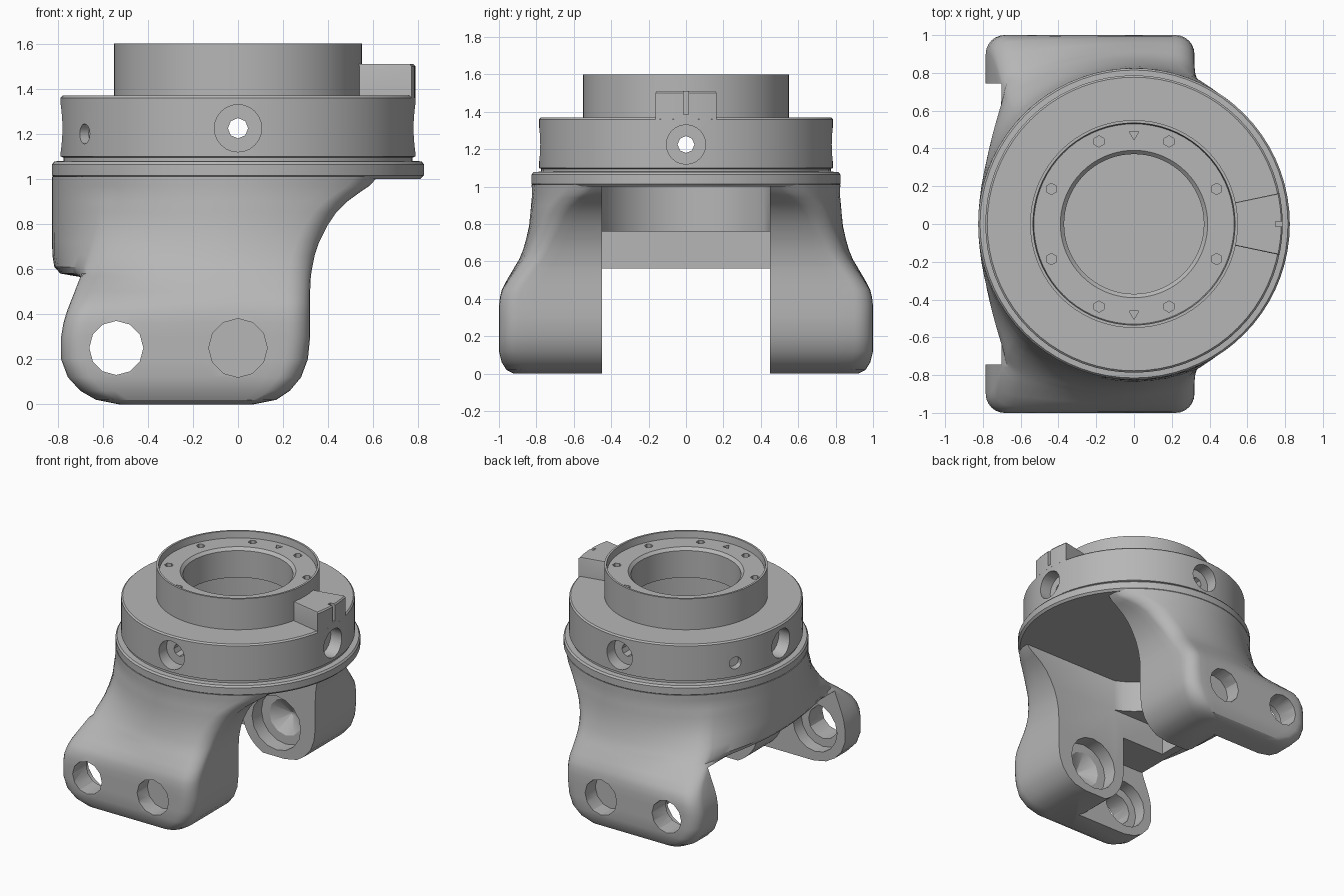
import bpy, bmesh, math
from mathutils import Matrix, Vector

if "Cube" in bpy.data.objects:
    bpy.data.objects.remove(bpy.data.objects["Cube"])

grey = bpy.data.materials.new("cast grey")
grey.diffuse_color = (0.47, 0.47, 0.47, 1)
grey.use_nodes = True
grey.node_tree.nodes["Principled BSDF"].inputs["Base Color"].default_value = grey.diffuse_color


def make(name, bm):
    bmesh.ops.recalc_face_normals(bm, faces=bm.faces)
    me = bpy.data.meshes.new(name)
    bm.to_mesh(me)
    bm.free()
    ob = bpy.data.objects.new(name, me)
    bpy.context.collection.objects.link(ob)
    me.materials.append(grey)
    return ob


def loft(name, rings, closed=False):
    """Skin a list of point rings; cap the ends unless closed into a loop."""
    bm = bmesh.new()
    vs = [[bm.verts.new(p) for p in r] for r in rings]
    n = len(vs[0])
    for k in range(len(vs) if closed else len(vs) - 1):
        a, b = vs[k], vs[(k + 1) % len(vs)]
        for i in range(n):
            j = (i + 1) % n
            bm.faces.new((a[i], a[j], b[j], b[i]))
    if not closed:
        bm.faces.new(vs[0])
        bm.faces.new(vs[-1])
    return make(name, bm)


def prism_z(pts, z0, z1):
    return loft("cutter", [[(x, y, z) for x, y in pts] for z in (z0, z1)])


def prism_y(pts, y0, y1):
    return loft("cutter", [[(x, y, z) for x, z in pts] for y in (y0, y1)])


def rod(a, b, r, seg=12, r2=None):
    """Cylinder or cone from point a to point b."""
    a, b = Vector(a), Vector(b)
    d = b - a
    bm = bmesh.new()
    m = Matrix.Translation((a + b) / 2) @ d.to_track_quat('Z', 'Y').to_matrix().to_4x4()
    bmesh.ops.create_cone(bm, cap_ends=True, segments=seg, radius1=r,
                          radius2=r if r2 is None else r2, depth=d.length, matrix=m)
    return make("cutter", bm)


def cut(ob, cutter):
    m = ob.modifiers.new("cut", 'BOOLEAN')
    m.operation, m.solver, m.object = 'DIFFERENCE', 'EXACT', cutter
    bpy.context.view_layer.objects.active = ob
    bpy.ops.object.modifier_apply(modifier="cut")
    bpy.data.objects.remove(cutter)


def smooth(ob, angle=30):
    bpy.ops.object.select_all(action='DESELECT')
    ob.select_set(True)
    bpy.context.view_layer.objects.active = ob
    bpy.ops.object.shade_smooth_by_angle(angle=math.radians(angle))


def arc(cx, cy, r, a0, a1, n):
    return [(cx + r * math.cos(math.radians(a0 + (a1 - a0) * i / n)),
             cy + r * math.sin(math.radians(a0 + (a1 - a0) * i / n))) for i in range(n + 1)]


# Forked yoke: rounded-box sections at the feet blending into a circle on top
# columns: z, left x, right x, half width y, blend to circle
SECTIONS = [
    (0.00, -0.53, 0.07, 0.92, 0), (0.02, -0.63, 0.17, 0.96, 0),
    (0.06, -0.70, 0.23, 0.985, 0), (0.12, -0.755, 0.28, 1.0, 0),
    (0.20, -0.785, 0.31, 1.0, 0), (0.30, -0.785, 0.32, 1.0, 0),
    (0.36, -0.775, 0.32, 1.0, 0), (0.41, -0.76, 0.32, 1.0, .03),
    (0.45, -0.745, 0.32, 1.0, .09), (0.50, -0.725, 0.32, 1.0, .24),
    (0.565, -0.70, 0.323, 1.0, .46), (0.58, -0.75, 0.325, 1.0, .51),
    (0.61, -0.80, 0.33, 1.0, .61), (0.66, -0.82, 0.34, 1.0, .73),
    (0.72, -0.825, 0.36, 1.0, .83), (0.79, -0.825, 0.395, 1.0, .92),
    (0.85, -0.825, 0.435, 1.0, .95), (0.90, -0.825, 0.485, 1.0, .98),
    (0.94, -0.825, 0.54, 1.0, 1), (0.97, -0.825, 0.585, 1.0, 1), (1.01, -0.825, 0.62, 1.0, 1)]
R, CR = 0.825, 0.1


def section(z, xl, xr, hy, t):
    # rounded rectangle outline, evenly divided
    corners = [(xr - CR, hy - CR, 0), (xl + CR, hy - CR, 90),
               (xl + CR, CR - hy, 180), (xr - CR, CR - hy, 270)]
    box = []
    for k, (cx, cy, a) in enumerate(corners):
        pts = arc(cx, cy, CR, a, a + 90, 6)
        nx, ny, na = corners[(k + 1) % 4]
        end = arc(nx, ny, CR, na, na + 90, 6)[0]
        m = 14 if k % 2 == 0 else 22
        box += pts + [(pts[-1][0] + (end[0] - pts[-1][0]) * i / m,
                       pts[-1][1] + (end[1] - pts[-1][1]) * i / m) for i in range(1, m)]
    out = []
    for x, y in box:
        if x < 0:      # left half bends into the full circle
            d = Vector((x / -xl, y / hy)).normalized() * R
            tx = t if z > .57 else 0
            out.append((x + (d.x - x) * tx, y + (d.y - y) * t, z))
        else:          # right half keeps its flat end
            out.append((x, y * (1 - t + t * math.sqrt(R * R - x * x) / hy), z))
    return out


yoke = loft("yoke", [section(*s) for s in SECTIONS])

# channel between the legs: round end under the ring, flat wider step below
a = math.degrees(math.asin(0.45 / 0.49))
cut(yoke, prism_z([(1.2, -0.45), (1.2, 0.45)] + arc(0, 0, 0.49, 180 - a, 180 + a, 16), -0.1, 1.1))
cut(yoke, prism_z([(1.2, -0.45), (1.2, 0.45), (-0.64, 0.45), (-0.64, -0.45)], -0.1, 0.76))
# clearance leaving a thin rear lug beside the thick round boss
cut(yoke, prism_y([(-1.2, -0.1), (0.02, -0.1)] + arc(0.02, 0.27, 0.3, 270, 180, 10)
                  + [(-0.28, 0.562), (-1.2, 0.562)], -0.745, 0.745))

# pivot holes in both legs
for s in (-1, 1):
    cut(yoke, rod((0, s * 0.88, .25), (0, s * 1.1, .25), .13))
    cut(yoke, rod((0, s * 0.40, .25), (0, s * 0.56, .25), .20, 16))
    cut(yoke, rod((0, s * 0.55, .25), (0, s * 0.64, .25), .15, 12, 0.01))
    cut(yoke, rod((-.54, s * 0.6, .25), (-.54, s * 1.1, .25), .12))
    cut(yoke, rod((-.54, s * 0.6, .25), (-.54, s * 0.84, .25), .18, 16))
smooth(yoke)

# Turned ring housing: flange, body, neck, recessed rim and hollow chamber
PROFILE = [(.001, 1.0), (.81, 1.0), (.825, 1.015), (.825, 1.065), (.815, 1.078), (.775, 1.08),
           (.775, 1.095), (.787, 1.10), (.787, 1.36), (.777, 1.37), (.55, 1.37), (.55, 1.60),
           (.535, 1.60), (.53, 1.55), (.39, 1.55), (.37, 1.53), (.37, 1.33), (.62, 1.33),
           (.62, 1.05), (.001, 1.05)]
N = 72
housing = loft("ring_housing", [[(r * math.cos(2 * math.pi * i / N), r * math.sin(2 * math.pi * i / N), z)
                                 for r, z in PROFILE] for i in range(N)], closed=True)

# four countersunk radial holes and two small rear side holes
for ang in (0, 90, 180, 270):
    d = Vector((math.cos(math.radians(ang)), math.sin(math.radians(ang)), 0))
    up = Vector((0, 0, 1.225))
    cut(housing, rod(d * .69 + up, d * .9 + up, .105, 24))
    cut(housing, rod(d * .5 + up, d * .9 + up, .045, 8))
for ang in (150, 210):
    d = Vector((math.cos(math.radians(ang)), math.sin(math.radians(ang)), 0))
    up = Vector((0, 0, 1.2))
    cut(housing, rod(d * .74 + up, d * .9 + up, .045, 12))
# bolt holes in the recessed rim
for ang, seg in [(b, 6) for b in (23, 67, 113, 157, 203, 247, 293, 337)] + [(90, 3), (270, 3)]:
    x, y = .475 * math.cos(math.radians(ang)), .475 * math.sin(math.radians(ang))
    cut(housing, rod((x, y, 1.45), (x, y, 1.6), .03, seg))
smooth(housing)

# Wedge key on the shoulder with a narrow slot in its outer face
outline = arc(0, 0, .787, -12, 12, 8) + [(.54, .115), (.54, -.115)]
key = loft("locating_key", [[(x, y, z) for x, y in outline] for z in (1.36, 1.5)]
           + [[(x * .99, y * .97, 1.51) for x, y in outline]])
cut(key, prism_z([(.75, -.014), (.9, -.014), (.9, .014), (.75, .014)], 1.385, 1.6))
smooth(key)
